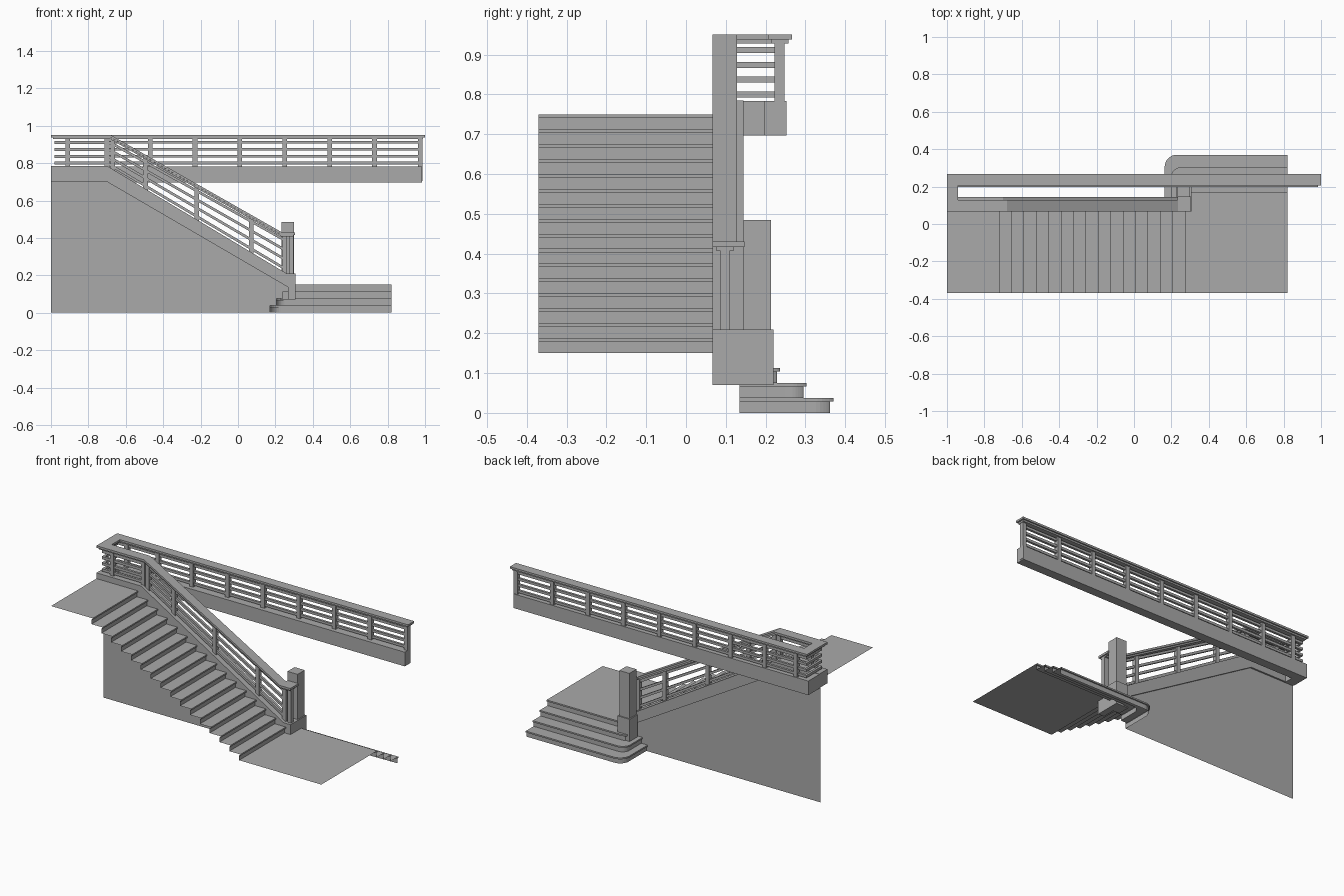
import bpy, math

if "Cube" in bpy.data.objects:
    bpy.data.objects.remove(bpy.data.objects["Cube"])

GREY = bpy.data.materials.new("grey")
GREY.diffuse_color = (0.4, 0.4, 0.4, 1)
GREY.use_nodes = True
GREY.node_tree.nodes["Principled BSDF"].inputs["Base Color"].default_value = GREY.diffuse_color

def mesh(name, verts, faces):
    me = bpy.data.meshes.new(name)
    me.from_pydata(verts, [], faces)
    me.update()
    me.materials.append(GREY)
    ob = bpy.data.objects.new(name, me)
    bpy.context.collection.objects.link(ob)
    return ob

def prism(name, pts, y0, y1):
    """Closed xz outline extruded along y."""
    n = len(pts)
    v = [(x, y0, z) for x, z in pts] + [(x, y1, z) for x, z in pts]
    f = [tuple(range(n)), tuple(range(2 * n - 1, n - 1, -1))]
    f += [(i, i + n, (i + 1) % n + n, (i + 1) % n) for i in range(n)]
    return mesh(name, v, f)

def box(name, x0, x1, y0, y1, z0, z1):
    return prism(name, [(x0, z0), (x1, z0), (x1, z1), (x0, z1)], y0, y1)

def band(name, path, dz, y0, y1):
    """Constant-height strip hanging dz below an xz path."""
    return prism(name, path + [(x, z - dz) for x, z in reversed(path)], y0, y1)

RISE, LIP, THICK = 0.0375, 0.008, 0.009
GO = 0.0663

# Main flight: open zigzag sheet with nosings, running into the upper floor
prof = []
for i in range(16):
    x, z = 0.267 - GO * i, 0.15 + RISE * i
    prof += [(x, z), (x, z + RISE - THICK), (x + LIP, z + RISE - THICK), (x + LIP, z + RISE)]
prof.append((-1, 0.75))
n = len(prof)
mesh("main_flight", [(x, y, z) for y in (-0.37, 0.07) for x, z in prof],
     [(i, i + 1, i + 1 + n, i + n) for i in range(n - 1)])

# Landing sheet
mesh("landing", [(0.267, -0.37, 0.15), (0.82, -0.37, 0.15), (0.82, 0.14, 0.15), (0.267, 0.14, 0.15)],
     [(0, 1, 2, 3)])

# Lower steps wrapping the landing's corner with rounded ends
def corner_path(xl, yt, r, z):
    r = min(r, yt - 0.136)
    pts = [(0.82, yt, z)]
    for k in range(9):
        a = math.pi / 2 * (1 + k / 8)
        pts.append((xl + r + r * math.cos(a), yt - r + r * math.sin(a), z))
    return pts + [(xl, 0.135, z)]

rings = []
for i in range(4):
    xl, yt, z, r = 0.164 + 0.034 * i, 0.37 - 0.067 * i, RISE * i, 0.065 - 0.012 * i
    rings += [corner_path(xl + LIP, yt - LIP, r - LIP, z),
              corner_path(xl + LIP, yt - LIP, r - LIP, z + RISE - THICK),
              corner_path(xl, yt, r, z + RISE - THICK),
              corner_path(xl, yt, r, z + RISE)]
rings.append([(max(p[0], 0.267), 0.138, 0.15) for p in rings[-1]])
m = len(rings[0])
mesh("lower_steps", [p for r in rings for p in r],
     [(j * m + i, j * m + i + 1, (j + 1) * m + i + 1, (j + 1) * m + i)
      for j in range(len(rings) - 1) for i in range(m - 1)])

# Wall sheet below the stringer, its right end following the steps
mesh("side_wall", [(x, 0.135, z) for x, z in
     [(-1, 0), (0.172, 0), (0.172, 0.0375), (0.206, 0.0375), (0.206, 0.075), (0.24, 0.075),
      (0.24, 0.1125), (0.267, 0.1125), (0.267, 0.138), (-0.7, 0.70), (-1, 0.70)]], [tuple(range(11))])

# Stringer and upper fascia
prism("stringer", [(-1, 0.70), (-0.7, 0.70), (0.267, 0.137), (0.267, 0.07), (0.307, 0.07),
                   (0.307, 0.21), (0.26, 0.21), (-0.7, 0.785), (-1, 0.785)], 0.067, 0.145)
box("fascia_end", -1, -0.94, 0.145, 0.197, 0.697, 0.783)
box("fascia_back", -1, 0.985, 0.197, 0.252, 0.697, 0.783)

# Newel post with wider base
box("newel_base", 0.225, 0.307, 0.145, 0.22, 0.07, 0.21)
box("newel_post", 0.232, 0.30, 0.145, 0.213, 0.21, 0.485)

# Handrails: wide cap over a narrower under-rail
TOP = [(-1, 0.95), (-0.68, 0.95), (0.235, 0.43), (0.305, 0.43)]
UNDER = [(-0.99, 0.938), (-0.683, 0.938), (0.232, 0.418), (0.298, 0.418)]
band("front_rail_cap", TOP, 0.013, 0.067, 0.128)
band("front_rail_under", UNDER, 0.01, 0.075, 0.12)
box("rail_return", 0.232, 0.305, 0.128, 0.147, 0.417, 0.43)
box("end_rail_cap", -1, -0.94, 0.128, 0.207, 0.938, 0.95)
box("end_rail_under", -0.99, -0.948, 0.12, 0.215, 0.928, 0.938)
box("back_rail_cap", -1, 1, 0.207, 0.266, 0.938, 0.95)
box("back_rail_under", -0.99, 0.99, 0.215, 0.258, 0.928, 0.938)

# Back balustrade posts
W = 0.0125
for i, x in enumerate([0.73, 0.49, 0.25, 0.01, -0.23, -0.47, -0.70, -0.91]):
    box(f"back_post_{i}", x - W, x + W, 0.222, 0.248, 0.783, 0.93)
box("back_end_post", 0.962, 0.987, 0.222, 0.248, 0.705, 0.93)

# Front balustrade posts following the slope
def low(x):
    return 0.785 if x < -0.7 else max(0.21, 0.785 - (x + 0.7) * 0.599)
def high(x):
    return 0.93 if x < -0.683 else max(0.41, 0.93 - (x + 0.683) * 0.568)
for i, x in enumerate([-0.91, -0.70, -0.67, -0.495, -0.22, 0.07, 0.25, 0.285]):
    a, b = x - W, x + W
    prism(f"front_post_{i}", [(a, low(a) - 0.005), (b, low(b) - 0.005), (b, high(b)), (a, high(a))],
          0.085, 0.11)

# Four bars per side: back, left end, and front (level then sloping)
for i, z in enumerate([0.80, 0.837, 0.874, 0.912]):
    f = (z - 0.785) / 0.145
    box(f"back_bar_{i}", -0.98, 0.97, 0.228, 0.242, z - 0.0075, z + 0.0075)
    box(f"end_bar_{i}", -0.98, -0.966, 0.097, 0.235, z - 0.0075, z + 0.0075)
    path = [(x, low(x) + f * (high(x) - low(x)) + 0.0075) for x in (-0.98, -0.7, -0.67, 0.255)]
    band(f"front_bar_{i}", path, 0.016, 0.09, 0.104)
